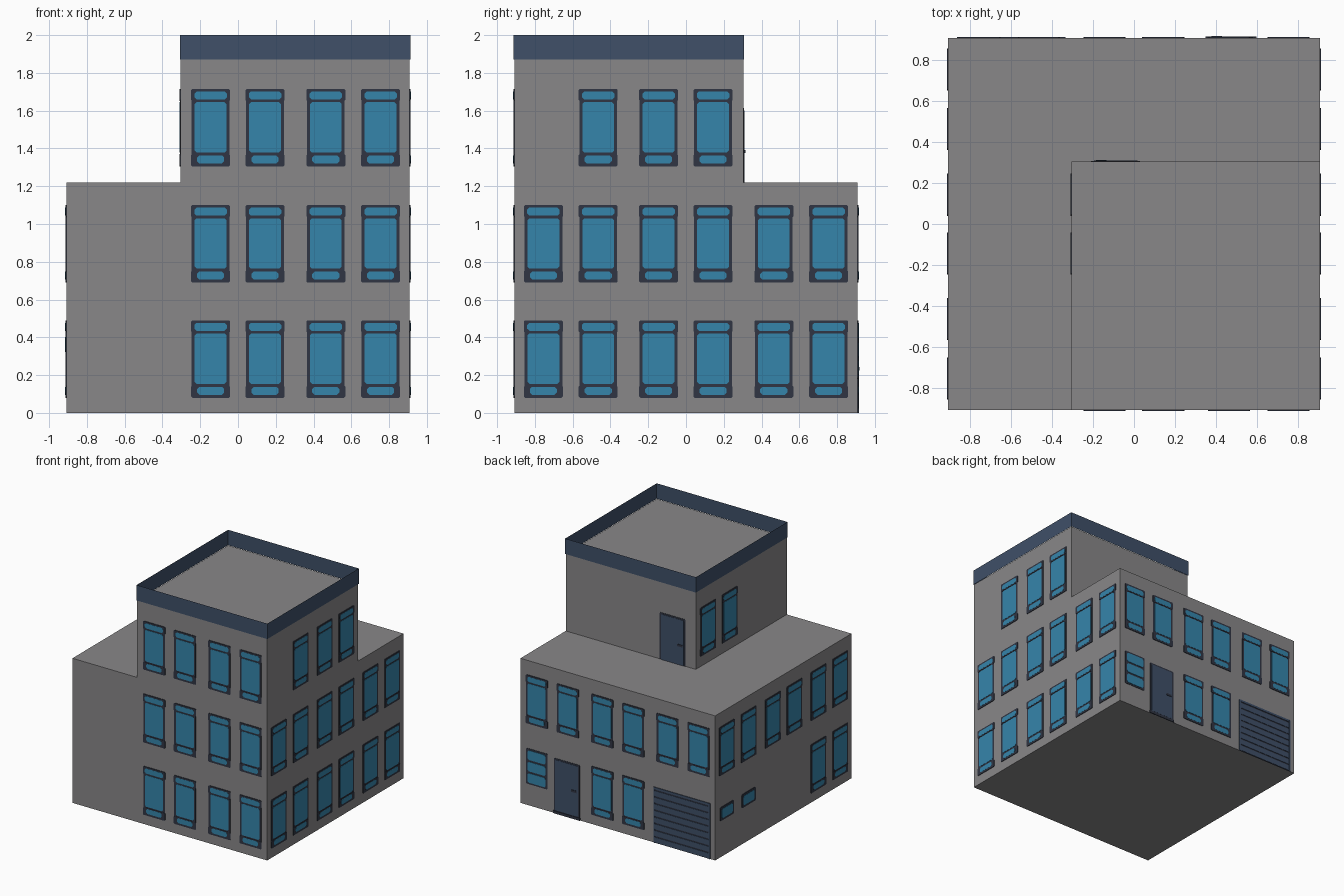
import bpy, bmesh, math
from mathutils import Matrix, Vector

if "Cube" in bpy.data.objects:
    bpy.data.objects.remove(bpy.data.objects["Cube"])


def mat(name, rgb):
    m = bpy.data.materials.new(name)
    m.diffuse_color = (*rgb, 1)
    m.use_nodes = True
    m.node_tree.nodes["Principled BSDF"].inputs["Base Color"].default_value = m.diffuse_color
    return m


WALL = mat("wall grey", (0.25, 0.245, 0.25))
NAVY = mat("slate blue", (0.050, 0.080, 0.140))
GLASS = mat("window blue", (0.036, 0.235, 0.410))
DARK = mat("dark frame", (0.030, 0.036, 0.056))
SLOTS = [WALL, NAVY, GLASS, DARK]
W, N, G, D = range(4)
E = 0.909           # half width of the block
T = 0.305           # inner edge of the tower


def mesh_from(bm, name):
    bmesh.ops.recalc_face_normals(bm, faces=bm.faces)
    me = bpy.data.meshes.new(name)
    bm.to_mesh(me)
    bm.free()
    for m in SLOTS:
        me.materials.append(m)
    return me


def place(me, name, loc=(0, 0, 0), turn=0):
    ob = bpy.data.objects.new(name, me)
    ob.location = loc
    ob.rotation_euler.z = math.radians(turn)
    bpy.context.collection.objects.link(ob)
    return ob


def panel(bm, x0, x1, z0, z1, out, m, cut=0.0, back=0.002):
    """Rectangle with cut corners, standing out from the wall towards -y."""
    c = cut
    pts = [(x0 + c, z0), (x1 - c, z0), (x1, z0 + c), (x1, z1 - c),
           (x1 - c, z1), (x0 + c, z1), (x0, z1 - c), (x0, z0 + c)]
    if not c:
        pts = [(x0, z0), (x1, z0), (x1, z1), (x0, z1)]
    a = [bm.verts.new((x, back, z)) for x, z in pts]
    b = [bm.verts.new((x, -out, z)) for x, z in pts]
    n = len(pts)
    faces = [bm.faces.new(b), bm.faces.new(a[::-1])]
    faces += [bm.faces.new((a[i], a[(i + 1) % n], b[(i + 1) % n], b[i])) for i in range(n)]
    for f in faces:
        f.material_index = m


# Body: block with one roof quadrant raised into the tower
bm = bmesh.new()
bmesh.ops.create_cube(bm, size=1, matrix=Matrix.Translation((0, 0, 0.61)) @ Matrix.Diagonal((2 * E, 2 * E, 1.22, 1)))
for co, no in (((-T, 0, 0), (1, 0, 0)), ((0, T, 0), (0, 1, 0))):
    bmesh.ops.bisect_plane(bm, geom=bm.verts[:] + bm.edges[:] + bm.faces[:], plane_co=co, plane_no=no)
quad = [f for f in bm.faces if f.normal.z > 0.9
        and f.calc_center_median().x > -T and f.calc_center_median().y < T]
up = bmesh.ops.extrude_face_region(bm, geom=quad)
bmesh.ops.translate(bm, verts=[v for v in up["geom"] if isinstance(v, bmesh.types.BMVert)], vec=(0, 0, 0.65))
bmesh.ops.delete(bm, geom=[f for f in quad if f.is_valid], context="FACES_ONLY")
place(mesh_from(bm, "building_body"), "building_body")

# Parapet ring around the tower roof
bm = bmesh.new()
e = 0.003
f = bm.faces.new([bm.verts.new(p) for p in ((-T - e, -E - e, 1.87), (E + e, -E - e, 1.87),
                                            (E + e, T + e, 1.87), (-T - e, T + e, 1.87))])
bmesh.ops.inset_individual(bm, faces=[f], thickness=0.06)
bmesh.ops.delete(bm, geom=[f], context="FACES_ONLY")
ring = bmesh.ops.extrude_face_region(bm, geom=bm.faces[:], use_keep_orig=True)
bmesh.ops.translate(bm, verts=[v for v in ring["geom"] if isinstance(v, bmesh.types.BMVert)], vec=(0, 0, 0.13))
for f in bm.faces:
    f.material_index = N
place(mesh_from(bm, "parapet"), "parapet")

# Tall window: frame, head and sill bars, three panes
bm = bmesh.new()
panel(bm, -0.100, 0.100, 0.005, 0.405, 0.003, D, 0.006)
panel(bm, -0.103, 0.103, 0.345, 0.410, 0.005, D, 0.006)
panel(bm, -0.103, 0.103, 0.000, 0.065, 0.005, D, 0.006)
panel(bm, -0.084, 0.084, 0.074, 0.340, 0.005, G, 0.010)
panel(bm, -0.086, 0.086, 0.354, 0.397, 0.006, G, 0.012)
panel(bm, -0.072, 0.072, 0.016, 0.058, 0.006, G, 0.012)
tall = mesh_from(bm, "tall_window")

# Slatted window with three stacked panes
bm = bmesh.new()
panel(bm, -0.100, 0.100, 0, 0.30, 0.003, D, 0.006)
for i in range(3):
    z = 0.014 + i * 0.096
    panel(bm, -0.084, 0.084, z, z + 0.080, 0.006, G, 0.012)
slatted = mesh_from(bm, "slatted_window")

# Small high window
bm = bmesh.new()
panel(bm, -0.092, 0.092, 0, 0.115, 0.004, D, 0.008)
panel(bm, -0.074, 0.074, 0.018, 0.097, 0.006, G, 0.012)
small = mesh_from(bm, "small_window")

# Door: frame, leaf, handle and threshold
bm = bmesh.new()
panel(bm, -0.120, 0.120, 0, 0.465, 0.003, D, 0.006)
panel(bm, -0.106, 0.106, 0.025, 0.452, 0.005, N, 0.006)
panel(bm, 0.045, 0.095, 0.225, 0.243, 0.009, D)
panel(bm, -0.125, 0.125, 0, 0.022, 0.008, D)
door = mesh_from(bm, "door")

# Garage door: backing, side posts and horizontal slats
bm = bmesh.new()
panel(bm, -0.265, 0.265, 0, 0.47, 0.002, D)
for s in (-1, 1):
    panel(bm, s * 0.259 - 0.006, s * 0.259 + 0.006, 0, 0.47, 0.006, N)
panel(bm, -0.252, 0.252, 0.452, 0.47, 0.006, N)
for i in range(8):
    z = 0.004 + i * 0.056
    panel(bm, -0.252, 0.252, z, z + 0.044, 0.005, N)
garage = mesh_from(bm, "garage_door")

SIDES = {"front": 0, "right": 90, "back": 180, "left": -90}


def mount(me, side, pos, z, dist=E):
    """Put a part on a wall; pos is the world x or y along that wall."""
    loc = {"front": (pos, -dist, z), "back": (pos, dist, z),
           "right": (dist, pos, z), "left": (-dist, pos, z)}[side]
    place(me, f"{side}_{me.name}", loc, SIDES[side])


FLOORS = (0.08, 0.69, 1.305)
COLS = (-0.755, -0.465, -0.145, 0.143, 0.465, 0.755)

# Front and right windows
for z in FLOORS:
    for p in COLS[2:]:
        mount(tall, "front", p, z)
    for p in (COLS if z < 1 else COLS[1:4]):
        mount(tall, "right", p, z)

# Back and left windows
for p in COLS:
    mount(tall, "back", p, FLOORS[1])
    mount(tall, "left", p, FLOORS[1])
for p in COLS[2:4]:
    mount(tall, "back", p, FLOORS[0])
    mount(tall, "left", p, FLOORS[2], T)
for p in COLS[:2]:
    mount(tall, "left", p, FLOORS[0])
for p in COLS[4:]:
    mount(small, "left", p, 0.305)
mount(slatted, "back", 0.755, 0.18)

# Doors
mount(door, "back", 0.475, 0)
mount(door, "back", -0.09, 1.15, T)
mount(garage, "back", -0.60, 0)
